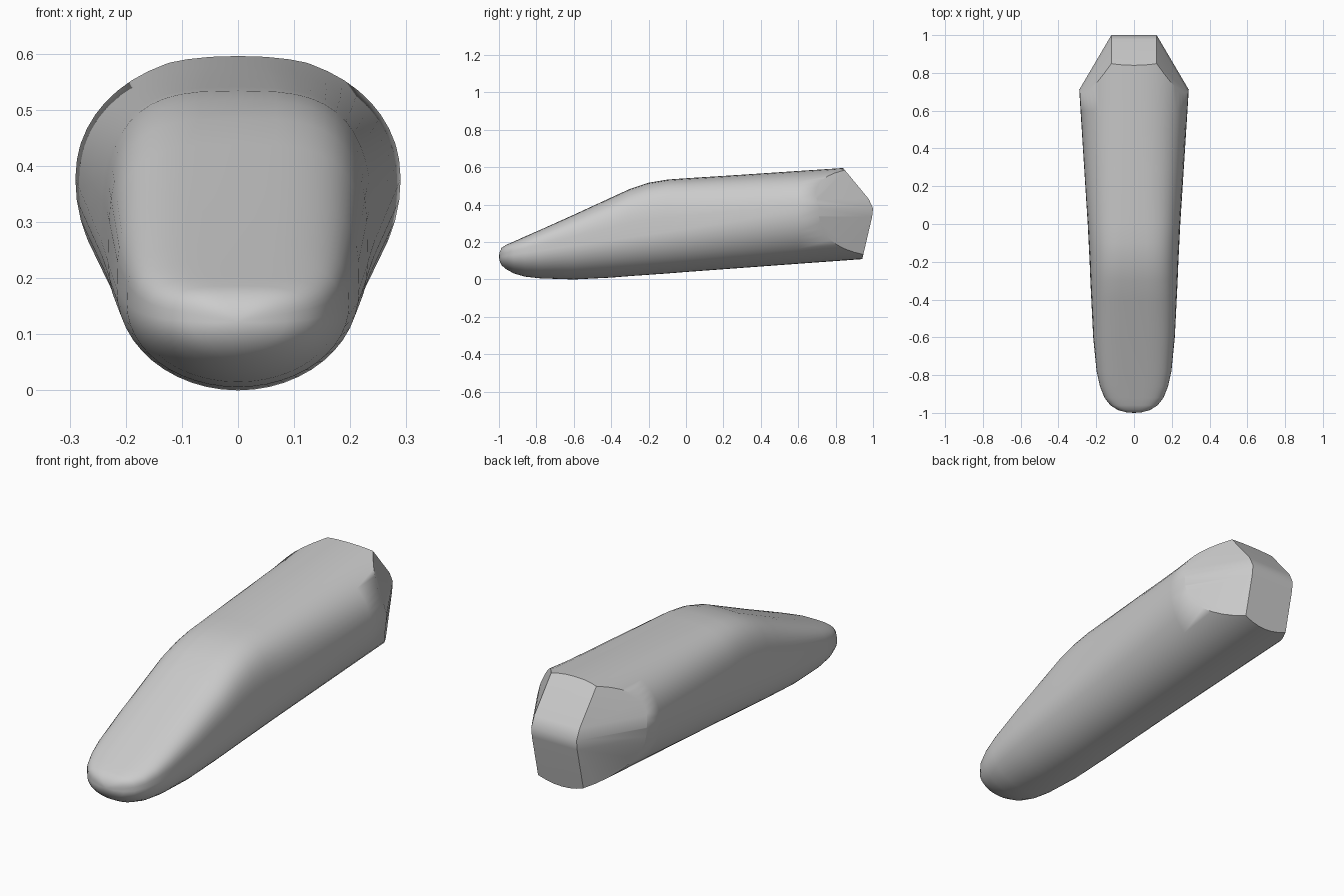
import bpy
import bmesh
from math import cos, sin, pi, radians, copysign
from mathutils import Vector

cube = bpy.data.objects.get("Cube")
if cube:
    bpy.data.objects.remove(cube)

SEGMENTS = 48

# Body stations from nose to tail: y, top, bottom, half width
STATIONS = [
    (-0.997, 0.145, 0.10, 0.04),
    (-0.985, 0.17, 0.075, 0.085),
    (-0.96, 0.186, 0.054, 0.125),
    (-0.92, 0.203, 0.032, 0.156),
    (-0.86, 0.23, 0.015, 0.18),
    (-0.78, 0.265, 0.006, 0.198),
    (-0.6, 0.346, 0, 0.216),
    (-0.4, 0.438, 0.01, 0.226),
    (-0.3, 0.484, 0.018, 0.231),
    (-0.2, 0.517, 0.025, 0.235),
    (-0.1, 0.534, 0.032, 0.24),
    (0, 0.541, 0.04, 0.245),
    (0.3, 0.56, 0.062, 0.264),
    (0.6, 0.58, 0.084, 0.283),
    (1.1, 0.613, 0.12, 0.314),
]


def power(value, n):
    return copysign(abs(value) ** (2 / n), value)


def ring(bm, y, top, bottom, width):
    """Rounded section: boxy above the widest line, elliptical below."""
    middle = 0.12 + 0.15 * (y + 1)
    boxy = 3.4 - 1.2 * min(1, max(0, y + 0.3))
    verts = []
    for i in range(SEGMENTS):
        a = 2 * pi * i / SEGMENTS
        n = boxy if sin(a) > 0 else 2
        height = top - middle if sin(a) > 0 else middle - bottom
        verts.append(bm.verts.new((width * power(cos(a), n), y,
                                   middle + height * power(sin(a), n))))
    return verts


def cut(bm, point, normal):
    """Slice off everything in front of the plane and close the hole."""
    result = bmesh.ops.bisect_plane(
        bm, geom=bm.verts[:] + bm.edges[:] + bm.faces[:], dist=1e-5,
        plane_co=point, plane_no=normal, clear_outer=True)
    edges = [e for e in result["geom_cut"]
             if isinstance(e, bmesh.types.BMEdge) and e.is_boundary]
    if edges:
        bmesh.ops.holes_fill(bm, edges=edges, sides=0)


# Lofted body
bm = bmesh.new()
rings = [ring(bm, *station) for station in STATIONS]
for a, b in zip(rings, rings[1:]):
    for i in range(SEGMENTS):
        j = (i + 1) % SEGMENTS
        bm.faces.new((a[i], a[j], b[j], b[i]))
tip = bm.verts.new((0, -1, 0.122))
for i in range(SEGMENTS):
    bm.faces.new((tip, rings[0][(i + 1) % SEGMENTS], rings[0][i]))
bm.faces.new(rings[-1])
bmesh.ops.recalc_face_normals(bm, faces=bm.faces)

# Faceted tail: a narrow middle strip with a swept face on each side
TAIL = [(0.84, 0.596), (0.977, 0.43), (1, 0.38), (0.995, 0.335), (0.945, 0.12)]
STRIP, SWEEP = 0.12, 1.7
for (y, z), (y2, z2) in zip(TAIL, TAIL[1:]):
    for side in (0, -1, 1):
        normal = Vector((side * SWEEP * (z - z2), z - z2, y2 - y))
        cut(bm, Vector((side * STRIP, y, z)), normal.normalized())
bmesh.ops.recalc_face_normals(bm, faces=bm.faces)

mesh = bpy.data.meshes.new("body")
bm.to_mesh(mesh)
bm.free()
body = bpy.data.objects.new("body", mesh)
bpy.context.collection.objects.link(body)

# Plain grey material
grey = bpy.data.materials.new("plain_grey")
grey.use_nodes = True
colour = (0.6, 0.6, 0.6, 1)
grey.diffuse_color = colour
grey.node_tree.nodes["Principled BSDF"].inputs["Base Color"].default_value = colour
mesh.materials.append(grey)

# Smooth shading with crisp tail edges
bpy.ops.object.select_all(action="DESELECT")
body.select_set(True)
bpy.context.view_layer.objects.active = body
bpy.ops.object.shade_smooth_by_angle(angle=radians(40))
weighted = body.modifiers.new("even_shading", "WEIGHTED_NORMAL")
weighted.keep_sharp = True
